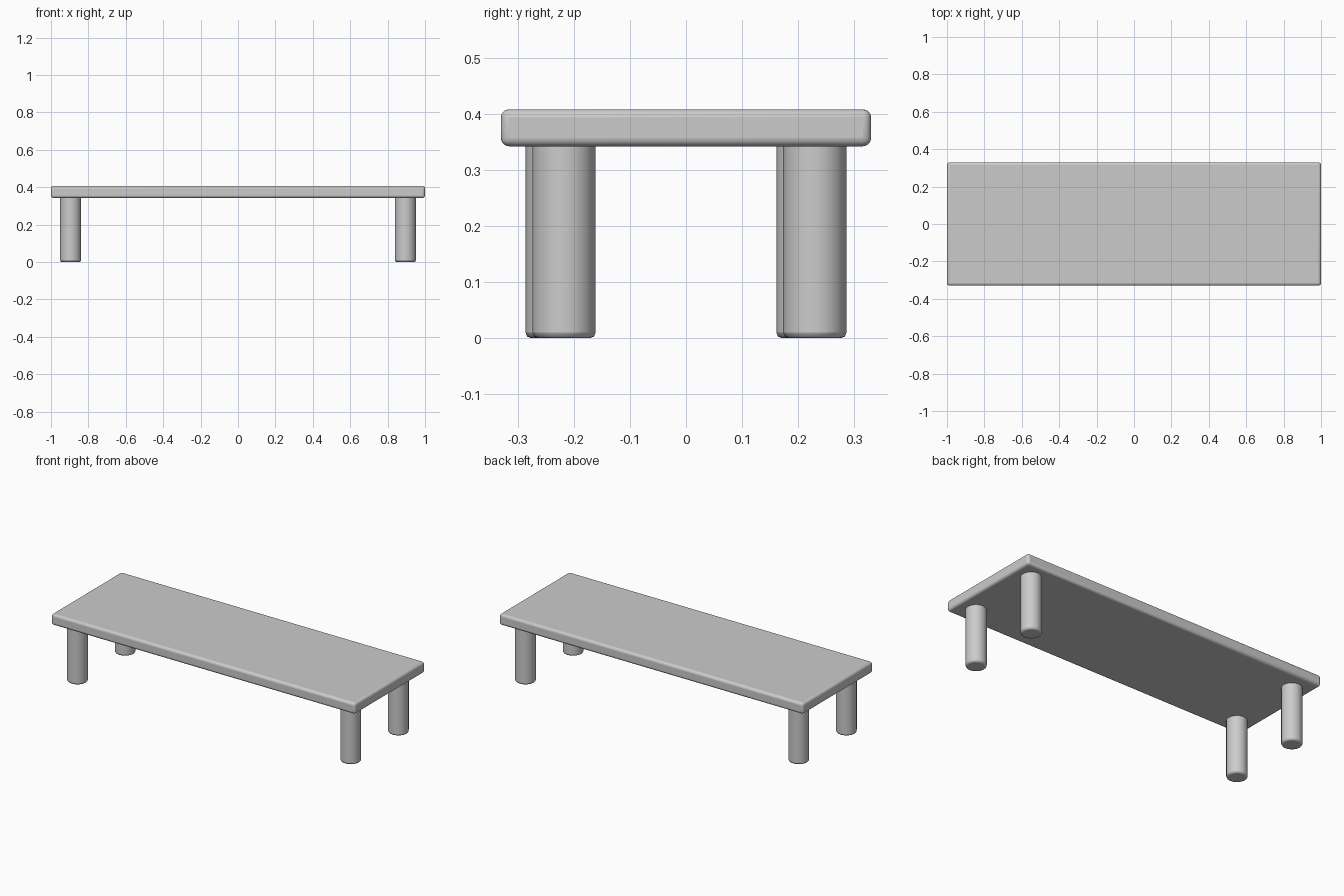
import bpy
import math

if "Cube" in bpy.data.objects:
    bpy.data.objects.remove(bpy.data.objects["Cube"])


def finish(obj, width, segments):
    """Round the sharp edges and shade smoothly."""
    bev = obj.modifiers.new("rounding", 'BEVEL')
    bev.width = width
    bev.segments = segments
    bev.limit_method = 'ANGLE'
    bev.angle_limit = math.radians(50)
    bpy.ops.object.shade_smooth_by_angle(angle=math.radians(40))


# Table top: a rounded slab
Z_LOW, Z_TOP = 0.342, 0.408
bpy.ops.mesh.primitive_cube_add(size=1, location=(0, 0, (Z_LOW + Z_TOP) / 2))
top = bpy.context.object
top.name = "table_top"
top.scale = (2.0, 0.66, Z_TOP - Z_LOW)
bpy.ops.object.transform_apply(location=False, rotation=False, scale=True)
finish(top, 0.015, 4)

# Four round legs; the left pair sits slightly further forward than the right
LEG_H = Z_LOW + 0.012
for side, sx in (("left", -1), ("right", 1)):
    for end, sy in (("front", -1), ("back", 1)):
        bpy.ops.mesh.primitive_cylinder_add(
            vertices=16, radius=0.0565, depth=LEG_H,
            location=(sx * 0.895, sy * 0.2235 + sx * 0.006, LEG_H / 2))
        leg = bpy.context.object
        leg.name = f"{end}_{side}_leg"
        finish(leg, 0.01, 2)
